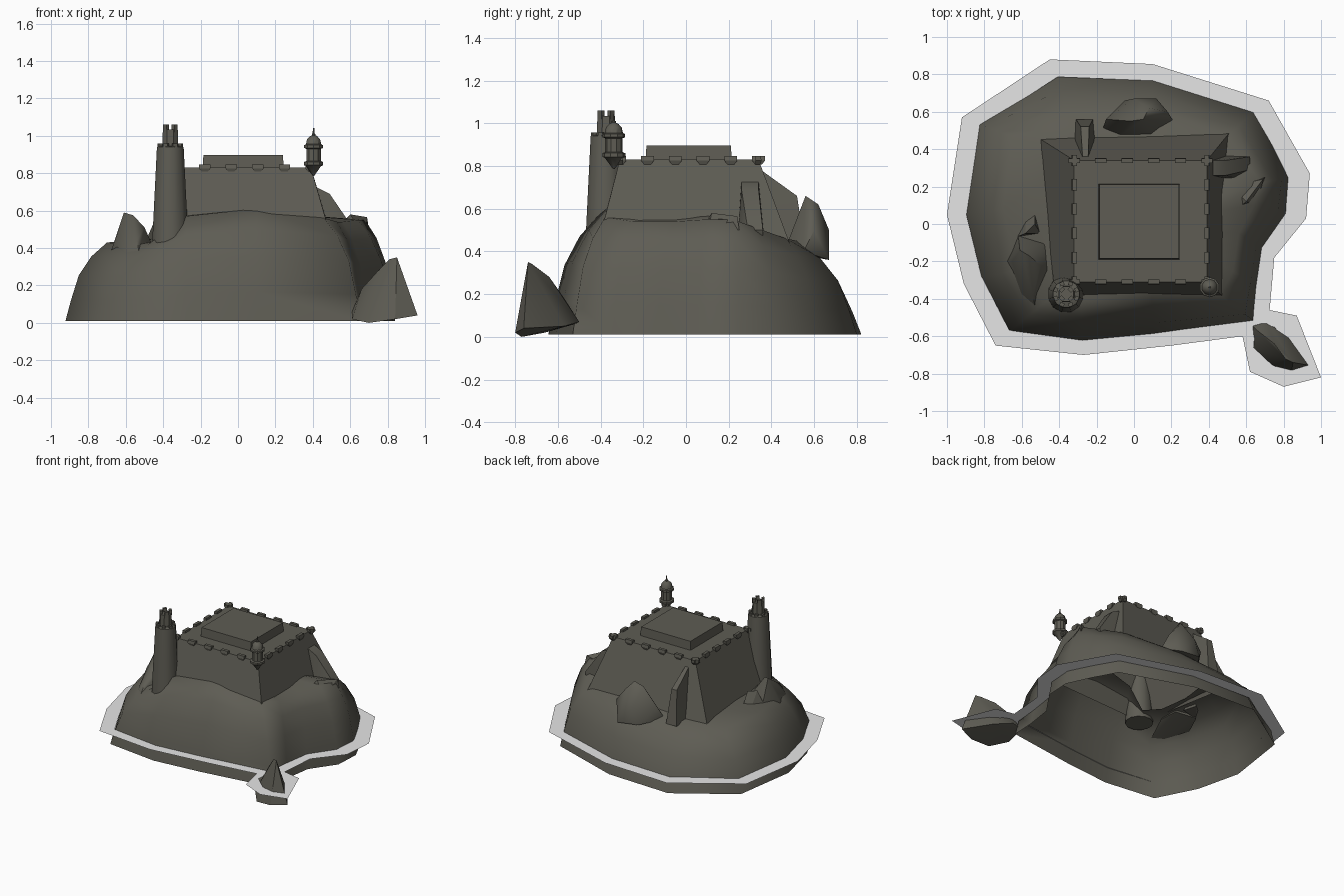
import bpy, bmesh, math
from mathutils import Vector

if "Cube" in bpy.data.objects:
    bpy.data.objects.remove(bpy.data.objects["Cube"])


def material(name, rgb):
    m = bpy.data.materials.new(name)
    m.diffuse_color = (*rgb, 1)
    m.use_nodes = True
    m.node_tree.nodes["Principled BSDF"].inputs["Base Color"].default_value = m.diffuse_color
    return m


STONE = material("dark stone", (0.112, 0.108, 0.088))
FOAM = material("pale foam", (0.79, 0.79, 0.79))


def finish(name, bm, mat=STONE, smooth=None):
    me = bpy.data.meshes.new(name)
    bm.to_mesh(me)
    bm.free()
    ob = bpy.data.objects.new(name, me)
    bpy.context.collection.objects.link(ob)
    me.materials.append(mat)
    if smooth:
        bpy.ops.object.select_all(action='DESELECT')
        ob.select_set(True)
        bpy.context.view_layer.objects.active = ob
        bpy.ops.object.shade_smooth_by_angle(angle=math.radians(smooth))
    return ob


def loft(name, rings, cap_bottom=True, cap_top=True, smooth=None):
    """Skin a stack of closed rings that have equal point counts."""
    bm = bmesh.new()
    loops = [[bm.verts.new(p) for p in r] for r in rings]
    n = len(loops[0])
    for a, b in zip(loops, loops[1:]):
        for i in range(n):
            j = (i + 1) % n
            bm.faces.new((a[i], a[j], b[j], b[i]))
    if cap_bottom:
        bm.faces.new(loops[0][::-1])
    if cap_top:
        bm.faces.new(loops[-1])
    bmesh.ops.recalc_face_normals(bm, faces=bm.faces)
    return finish(name, bm, STONE, smooth)


def turned(name, x, y, profile, sides, smooth=None):
    """Revolve a (radius, height) profile about a vertical axis."""
    rings = [[(x + r * math.cos(2 * math.pi * (i + .5) / sides),
               y + r * math.sin(2 * math.pi * (i + .5) / sides), z)
              for i in range(sides)] for r, z in profile]
    return loft(name, rings, smooth=smooth)


def hull(name, pts, smooth=None):
    bm = bmesh.new()
    for p in pts:
        bm.verts.new(p)
    res = bmesh.ops.convex_hull(bm, input=bm.verts)
    junk = {g for g in res["geom_interior"] if isinstance(g, bmesh.types.BMVert)}
    bmesh.ops.delete(bm, geom=list(junk), context='VERTS')
    bmesh.ops.recalc_face_normals(bm, faces=bm.faces)
    return finish(name, bm, STONE, smooth)


# Hill: shoreline outline rising to a shoulder line, hollow underneath
shore = [(-.41, .79), (.1, .77), (.64, .59), (.74, .41), (.82, .24), (.81, .05),
         (.68, -.13), (.65, -.33), (.64, -.51), (.1, -.585), (-.27, -.62),
         (-.67, -.57), (-.82, -.28), (-.9, .05), (-.83, .52)]
shoulder = [(-.33, .5, .42), (.1, .52, .45), (.5, .47, .46), (.6, .33, .51),
            (.68, .22, .55), (.64, .1, .55), (.56, -.05, .54), (.53, -.25, .54),
            (.46, -.38, .56), (.1, -.36, .61), (-.28, -.41, .57), (-.48, -.42, .42),
            (-.63, -.25, .42), (-.7, .08, .43), (-.65, .47, .43)]
foot = [(x * 1.025, y * 1.04, .01) for x, y in shore]


def between(t, h):
    return [(a[0] + (b[0] - a[0]) * t, a[1] + (b[1] - a[1]) * t, .01 + (b[2] - .01) * h)
            for a, b in zip(foot, shoulder)]


inner = [(x * .62, y * .62, z + .02) for x, y, z in shoulder]
loft("hill", [foot, between(.13, .26), between(.32, .58), between(.62, .82), shoulder, inner],
     False, False, 75)

# Foam: flat ring at the waterline round the hill and the sea rock
foam_edge = [(-.45, .88), (.1, .855), (.72, .66), (.94, .27), (.92, .03), (.75, -.18),
             (.725, -.46), (.87, -.49), (1, -.82), (.8, -.87), (.62, -.79), (.58, -.6),
             (.2, -.65), (-.27, -.7), (-.74, -.65), (-.91, -.32), (-1, .05), (-.92, .57)]
rock_hole = [(.65, -.54), (.75, -.55), (.84, -.66), (.91, -.75), (.74, -.755), (.64, -.66)]
bm = bmesh.new()
edges = []
for ring in (foam_edge, [(x * .995, y * .995) for x, y in shore], rock_hole):
    vs = [bm.verts.new((x, y, .12)) for x, y in ring]
    edges += [bm.edges.new((vs[i], vs[(i + 1) % len(vs)])) for i in range(len(vs))]
bmesh.ops.triangle_fill(bm, use_beauty=True, use_dissolve=False, edges=edges)
bm.normal_update()
for f in bm.faces:
    if f.normal.z < 0:
        f.normal_flip()
finish("foam_ring", bm, FOAM)

# Sea rock off the front right corner
hull("sea_rock", [(.61, -.52, .06), (.7, -.5, .07), (.82, -.57, .05), (.96, -.76, .04),
                  (.84, -.8, .02), (.7, -.77, .0), (.61, -.66, .02), (.66, -.57, .18),
                  (.75, -.64, .28), (.81, -.72, .34), (.85, -.74, .35), (.88, -.74, .24)], 30)

# Boulders on the slopes
hull("back_boulder", [(-.17, .5, .4), (-.05, .66, .38), (.12, .67, .36), (.21, .55, .4),
                      (.1, .46, .4), (-.08, .47, .42), (-.15, .56, .5), (0, .67, .5),
                      (.18, .6, .5), (-.02, .55, .63), (.05, .56, .66), (.08, .62, .62)], 60)
hull("left_boulder", [(-.68, -.2, .38), (-.62, -.05, .4), (-.47, -.1, .42), (-.46, -.25, .42),
                      (-.53, -.44, .38), (-.6, -.38, .37), (-.65, -.2, .46), (-.61, -.14, .59),
                      (-.56, -.17, .575), (-.5, -.22, .51), (-.54, -.38, .44)], 40)
hull("small_left_boulder", [(-.63, -.07, .41), (-.53, .06, .42), (-.5, -.05, .42),
                            (-.58, .02, .42), (-.58, -.05, .52), (-.53, 0, .52)])
hull("right_crag", [(.54, .07, .5), (.7, .25, .5), (.66, .1, .48), (.52, .2, .5),
                    (.6, .12, .58), (.69, .24, .565)])

# Keep: tapering four-sided walls
top = [(-.32, -.31), (.39, -.31), (.39, .34), (-.32, .34)]
loft("keep_walls", [[(-.42, -.41, .45), (.49, -.4, .48), (.52, .5, .4), (-.51, .46, .4)],
                    [(x, y, .83) for x, y in top]], cap_bottom=False)

# Raised roof block
rx, ry = (-.185, .24), (-.185, .21)
loft("roof_block", [[(rx[a] + g * (2 * a - 1), ry[b] + g * (2 * b - 1), z)
                     for a, b in ((0, 0), (1, 0), (1, 1), (0, 1))]
                    for z, g in ((.82, .005), (.897, 0))])

# Parapet blocks with narrowed undersides along each wall
for s in range(4):
    a, b = Vector(top[s]), Vector(top[(s + 1) % 4])
    d = (b - a).normalized()
    out = Vector((d.y, -d.x))
    for i in range(6):
        c = a.lerp(b, i / 5)
        pts = []
        for z, w, o in ((.808, .016, .008), (.825, .03, .014), (.846, .03, .01)):
            for sx in (-w, w):
                for so in (-.014, o):
                    p = c + d * sx + out * so
                    pts.append((p.x, p.y, z))
        hull("parapet_block", pts)

# Buttresses on the right and back walls
hull("right_buttress", [(.42, .26, .725), (.42, .34, .725), (.49, .26, .69), (.49, .34, .69),
                        (.62, .29, .5), (.62, .36, .5), (.56, .24, .44), (.6, .36, .44),
                        (.44, .24, .44), (.44, .37, .44)], 40)
hull("back_buttress", [(-.275, .36, .775), (-.245, .36, .775), (-.285, .52, .66), (-.24, .52, .66),
                       (-.325, .4, .4), (-.2, .4, .4), (-.31, .56, .4), (-.22, .56, .4)], 20)

# Corner tower with crenellated lookout
TX, TY = -.362, -.375
turned("tower", TX, TY, [(.1, .41), (.098, .47), (.074, .94), (.066, .945)], 12, 35)
turned("tower_lookout", TX, TY, [(.047, .93), (.043, 1.035)], 8)
for count, radius, z0, z1, w in ((8, .06, .93, .958, .012), (4, .033, 1.02, 1.06, .013)):
    for i in range(count):
        t = 2 * math.pi * (i + .5) / count
        r, q = Vector((math.cos(t), math.sin(t))), Vector((-math.sin(t), math.cos(t)))
        pts = []
        for z in (z0, z1):
            for u in (-.01, .01):
                for v in (-w, w):
                    p = Vector((TX, TY)) + r * (radius + u) + q * v
                    pts.append((p.x, p.y, z))
        hull("tower_merlon", pts)

# Corner sentry turret: cone corbel, drum, domed cap and finial
turned("sentry_turret", .404, -.338,
       [(.003, .785), (.042, .838), (.054, .843), (.054, .86), (.041, .865), (.041, .93),
        (.053, .935), (.053, .95), (.043, .955), (.037, .98), (.022, .997), (.01, 1.003),
        (.01, 1.01), (.005, 1.013), (.004, 1.042)], 10, 35)
